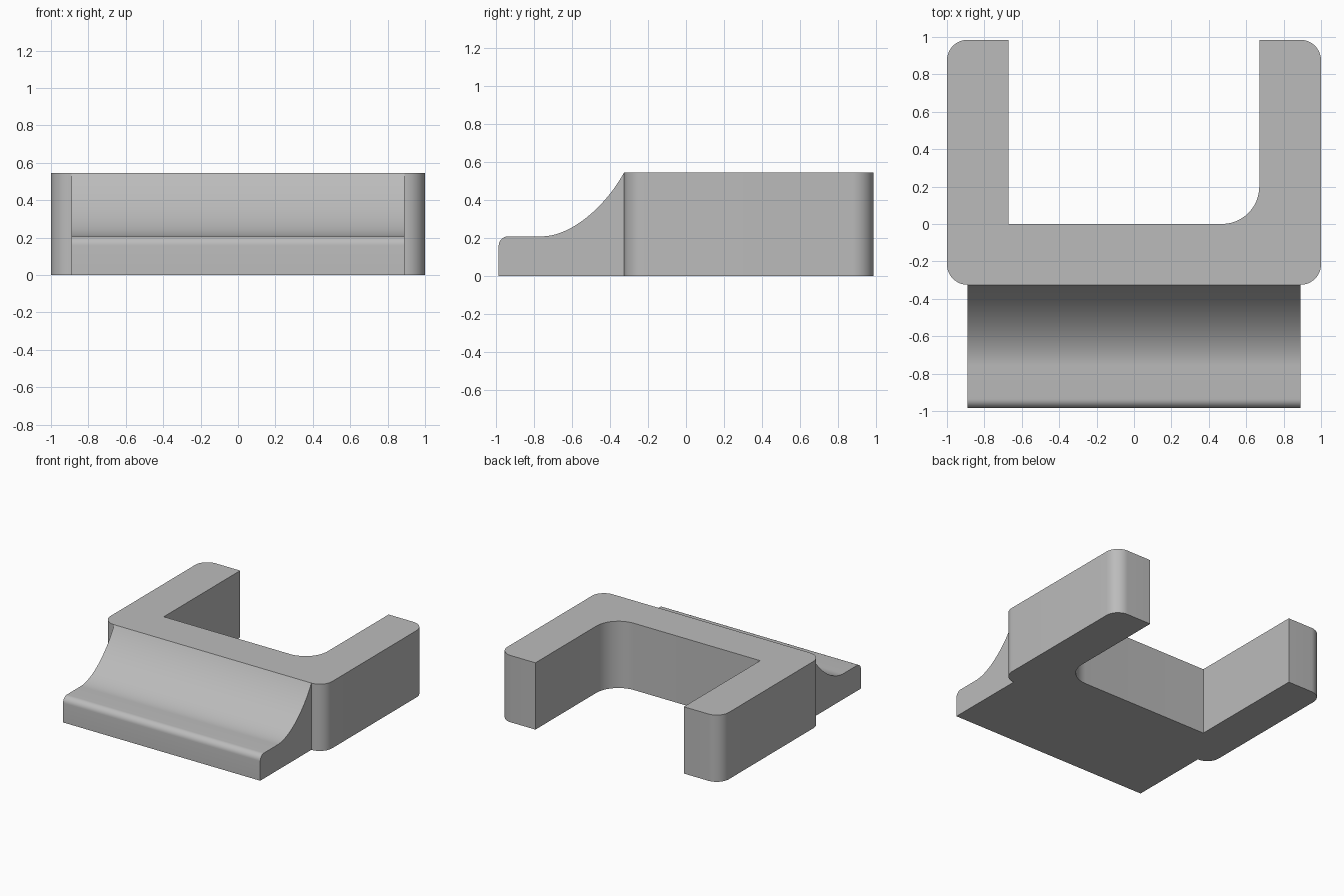
import bpy
import bmesh
from math import cos, sin, radians
from mathutils import Vector
from mathutils.geometry import interpolate_bezier

HEIGHT = 0.545
FRONT, BACK = -0.325, 0.985
INNER = 0.67
LIP_HALF = 0.89

cube = bpy.data.objects.get("Cube")
if cube:
    bpy.data.objects.remove(cube, do_unlink=True)

grey = bpy.data.materials.new("plain grey")
grey.use_nodes = True
colour = (0.5, 0.5, 0.5, 1)
grey.diffuse_color = colour
grey.node_tree.nodes["Principled BSDF"].inputs["Base Color"].default_value = colour


def arc(cx, cy, radius, start, end, steps=12):
    """Points on a circular arc, angles in degrees."""
    angles = [radians(start + (end - start) * i / steps) for i in range(steps + 1)]
    return [(cx + radius * cos(a), cy + radius * sin(a)) for a in angles]


def extrude(name, profile, to_3d, offset):
    """Extrude a closed 2D profile into a solid object."""
    bm = bmesh.new()
    face = bm.faces.new([bm.verts.new(to_3d(u, v)) for u, v in profile])
    result = bmesh.ops.extrude_face_region(bm, geom=[face], use_keep_orig=True)
    moved = [g for g in result["geom"] if isinstance(g, bmesh.types.BMVert)]
    bmesh.ops.translate(bm, verts=moved, vec=offset)
    bmesh.ops.recalc_face_normals(bm, faces=bm.faces)
    mesh = bpy.data.meshes.new(name)
    bm.to_mesh(mesh)
    bm.free()
    mesh.materials.append(grey)
    obj = bpy.data.objects.new(name, mesh)
    bpy.context.collection.objects.link(obj)
    bpy.ops.object.select_all(action="DESELECT")
    obj.select_set(True)
    bpy.context.view_layer.objects.active = obj
    bpy.ops.object.shade_smooth_by_angle(angle=radians(30))
    return obj


# U-shaped body: rounded outer corners, one filleted inner corner
r = 0.11
fillet = 0.2
body = (
    arc(-1 + r, FRONT + r, r, 180, 270)
    + arc(1 - r, FRONT + r, r, 270, 360)
    + arc(1 - r, BACK - r, r, 0, 90)
    + [(INNER, BACK)]
    + arc(INNER - fillet, fillet, fillet, 0, -90)
    + [(-INNER, 0), (-INNER, BACK)]
    + arc(-1 + r, BACK - r, r, 90, 180)
)
# The fillet is concave, so its centre lies inside the opening
extrude("u_shaped_body", body, lambda x, y: (x, y, 0), (0, 0, HEIGHT))

# Front lip: rounded nose, short flat top, concave sweep up to the body
sweep = interpolate_bezier(
    Vector((-0.76, 0.208)), Vector((-0.60, 0.208)),
    Vector((-0.42, 0.37)), Vector((FRONT, HEIGHT)), 28)
nose = 0.05
lip = (
    [(FRONT, 0), (-BACK, 0)]
    + arc(-BACK + nose, 0.208 - nose, nose, 180, 90, 8)
    + [(p.x, p.y) for p in sweep]
)
extrude("front_lip", lip, lambda y, z: (-LIP_HALF, y, z), (2 * LIP_HALF, 0, 0))
